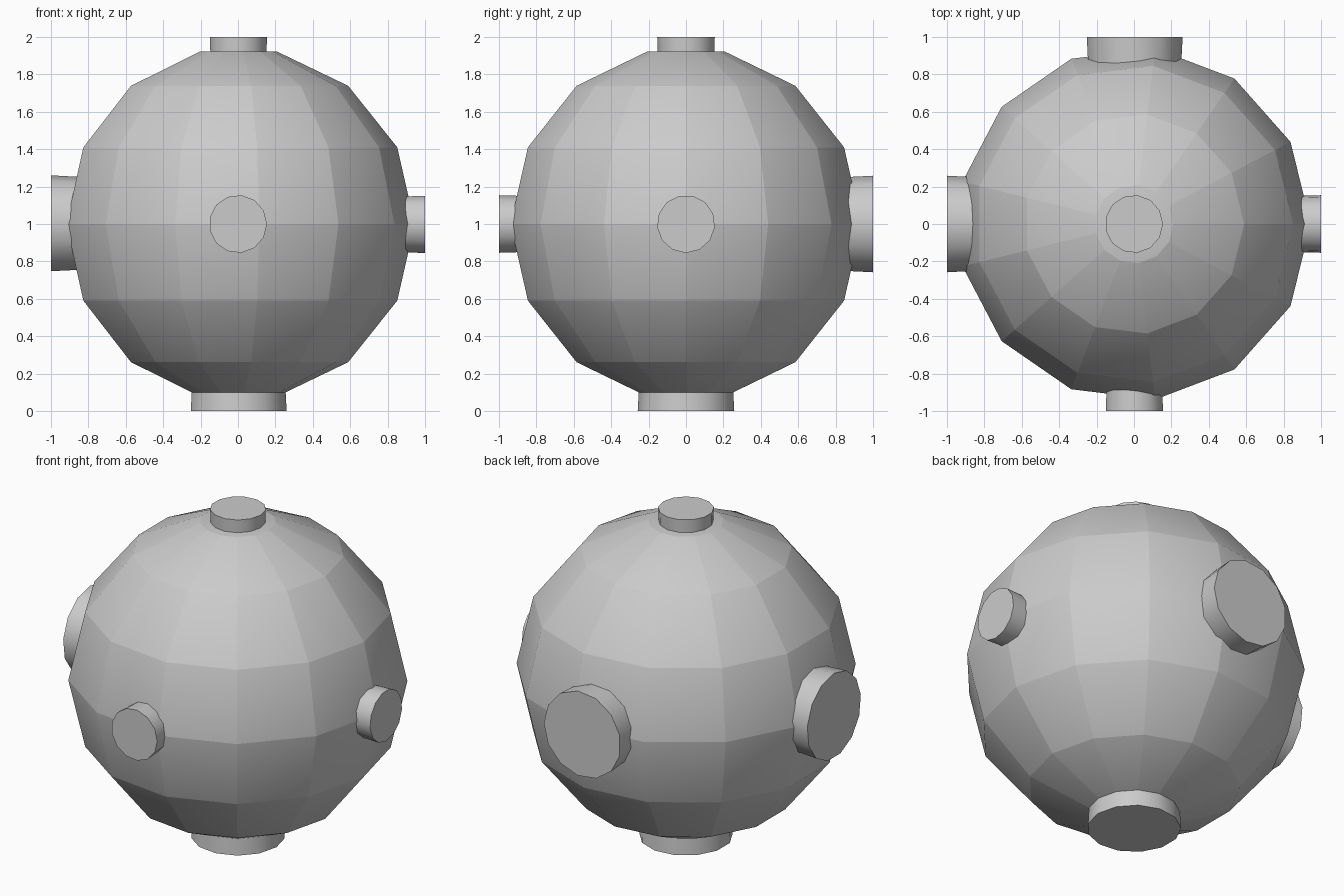
import bpy
import bmesh
from math import sin, cos, pi, radians
from mathutils import Matrix, Vector

cube = bpy.data.objects.get("Cube")
if cube:
    bpy.data.objects.remove(cube, do_unlink=True)

SIDES = 13
BALL_RADIUS = 0.945
CENTRE = Matrix.Translation((0, 0, 1))

grey = bpy.data.materials.new("plain grey")
grey.use_nodes = True
grey.diffuse_color = (0.6, 0.6, 0.6, 1)
grey.node_tree.nodes["Principled BSDF"].inputs["Base Color"].default_value = (0.6, 0.6, 0.6, 1)


def lathe(name, profile, matrix):
    """Closed, flat-capped solid turned around local z from (radius, height) pairs."""
    bm = bmesh.new()
    rings = []
    for radius, height in profile:
        rings.append([bm.verts.new((radius * cos(2 * pi * i / SIDES),
                                    radius * sin(2 * pi * i / SIDES), height))
                      for i in range(SIDES)])
    for low, high in zip(rings, rings[1:]):
        for i in range(SIDES):
            j = (i + 1) % SIDES
            bm.faces.new((low[i], low[j], high[j], high[i]))
    bm.faces.new(rings[0][::-1])
    bm.faces.new(rings[-1])
    bm.transform(matrix)
    bmesh.ops.recalc_face_normals(bm, faces=bm.faces)
    mesh = bpy.data.meshes.new(name)
    bm.to_mesh(mesh)
    bm.free()
    mesh.materials.append(grey)
    obj = bpy.data.objects.new(name, mesh)
    bpy.context.collection.objects.link(obj)
    return obj


# Ball: seven rings, flat at both poles
latitudes = [pi / 7 * k for k in range(-3, 4)]
ball = lathe("ball_body", [(BALL_RADIUS * cos(a), BALL_RADIUS * sin(a)) for a in latitudes], CENTRE)

# Soft facets: normals halfway between flat and smooth
mesh = ball.data
mesh.shade_smooth()
vertex_normals = [Vector(n.vector) for n in mesh.vertex_normals]
normals = [None] * len(mesh.loops)
for poly in mesh.polygons:
    for li in poly.loop_indices:
        soft = vertex_normals[mesh.loops[li].vertex_index]
        normals[li] = poly.normal.lerp(soft, 0.5).normalized()
mesh.normals_split_custom_set(normals)

# Connector stubs: small ones on top, front and left, large ones opposite
SMALL, LARGE = 0.155, 0.26
stubs = [
    ("top_stub", SMALL, "X", 0),
    ("bottom_stub", LARGE, "X", 180),
    ("front_stub", SMALL, "X", 90),
    ("back_stub", LARGE, "X", -90),
    ("left_stub", SMALL, "Y", 90),
    ("right_stub", LARGE, "Y", -90),
]
for name, radius, axis, angle in stubs:
    turn = Matrix.Rotation(radians(angle), 4, axis)
    stub = lathe(name, [(radius * 0.96, 0.8), (radius, 1.0)], CENTRE @ turn)
    bpy.ops.object.select_all(action="DESELECT")
    stub.select_set(True)
    bpy.context.view_layer.objects.active = stub
    bpy.ops.object.shade_smooth_by_angle(angle=radians(30))
